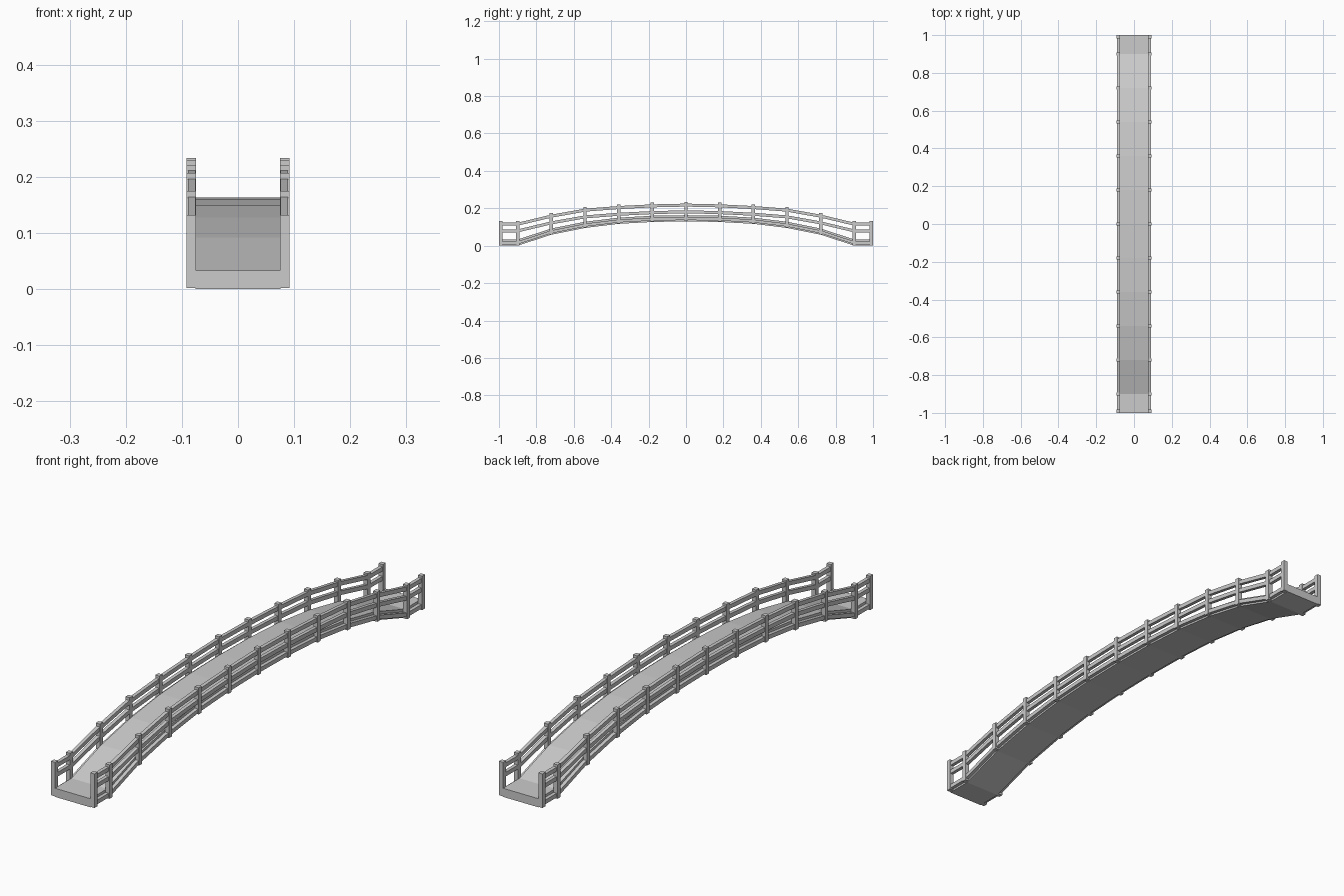
import bpy, bmesh

if "Cube" in bpy.data.objects:
    bpy.data.objects.remove(bpy.data.objects["Cube"])

# Half-span stations, arch height of the deck and height of the post tops
HALF_Y = [0.0, 0.18, 0.36, 0.54, 0.72, 0.90, 1.0]
HALF_ARCH = [0.130, 0.127, 0.117, 0.095, 0.059, 0.0, 0.0]
HALF_TOP = [0.234, 0.230, 0.221, 0.207, 0.175, 0.132, 0.132]


def mirrored(vals, sign=1):
    return [sign * v for v in vals[:0:-1]] + vals


YS = mirrored(HALF_Y, -1)
ARCH = mirrored(HALF_ARCH)
TOP = mirrored(HALF_TOP)


def make_object(name, bm):
    bmesh.ops.recalc_face_normals(bm, faces=bm.faces[:])
    mesh = bpy.data.meshes.new(name)
    bm.to_mesh(mesh)
    bm.free()
    obj = bpy.data.objects.new(name, mesh)
    bpy.context.collection.objects.link(obj)
    return obj


def strip(name, x0, x1, zs, thickness):
    """Rectangular section swept along the stations; zs is the underside."""
    bm = bmesh.new()
    rings = []
    for y, z in zip(YS, zs):
        corners = [(x0, z), (x1, z), (x1, z + thickness), (x0, z + thickness)]
        rings.append([bm.verts.new((x, y, h)) for x, h in corners])
    for a, b in zip(rings, rings[1:]):
        for i in range(4):
            j = (i + 1) % 4
            bm.faces.new((a[i], a[j], b[j], b[i]))
    bm.faces.new(rings[0])
    bm.faces.new(rings[-1])
    return make_object(name, bm)


def box(name, x0, x1, y0, y1, z0, z1):
    bm = bmesh.new()
    bmesh.ops.create_cube(bm, size=1)
    for v in bm.verts:
        v.co = (x1 if v.co.x > 0 else x0,
                y1 if v.co.y > 0 else y0,
                z1 if v.co.z > 0 else z0)
    return make_object(name, bm)


# Arched walkway
strip("deck", -0.0755, 0.0755, ARCH, 0.033)

for side, s in (("left", -1), ("right", 1)):
    # Three rails on each side
    rx = sorted((s * 0.0755, s * 0.089))
    strip(side + "_top_rail", *rx, [t - 0.025 for t in TOP], 0.016)
    strip(side + "_middle_rail", *rx, [t - 0.061 for t in TOP], 0.016)
    strip(side + "_bottom_rail", *rx, [a + 0.007 for a in ARCH], 0.016)
    # Posts at every station
    px = sorted((s * 0.0745, s * 0.092))
    for i, (y, a, t) in enumerate(zip(YS, ARCH, TOP)):
        yc = max(-0.991, min(0.991, y))
        box(f"{side}_post_{i + 1}", *px, yc - 0.009, yc + 0.009, a + 0.002, t)
